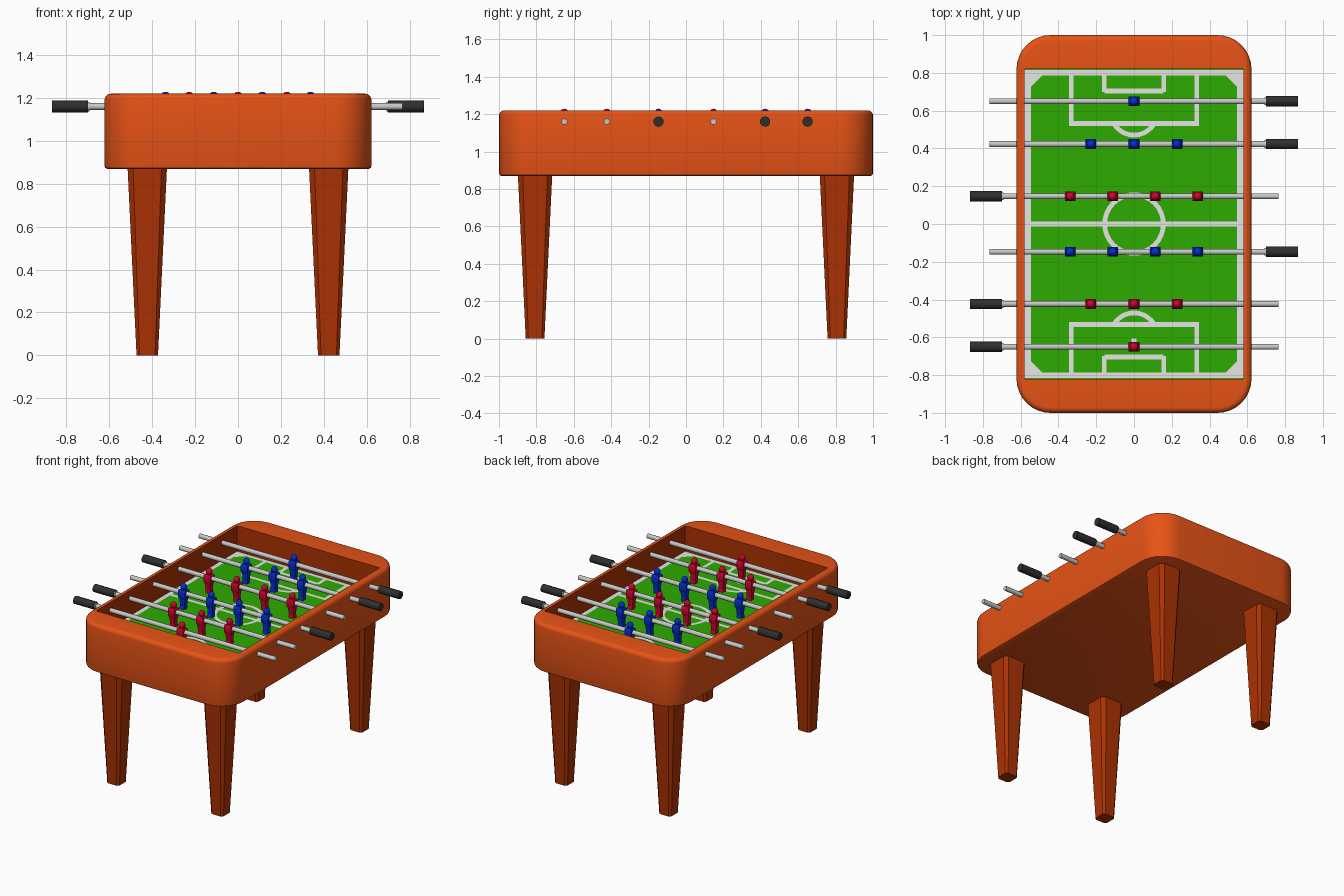
import bpy, bmesh, math
from mathutils import Matrix, Vector

if "Cube" in bpy.data.objects:
    bpy.data.objects.remove(bpy.data.objects["Cube"])


def mat(name, c):
    m = bpy.data.materials.new(name)
    m.diffuse_color = (*c, 1)
    m.use_nodes = True
    m.node_tree.nodes["Principled BSDF"].inputs["Base Color"].default_value = m.diffuse_color
    return m


ORANGE = mat("orange_wood", (0.88, 0.095, 0.009))
BROWN = mat("dark_wood", (0.41, 0.032, 0.001))
GREEN = mat("pitch_green", (0.027, 0.41, 0.0))
WHITE = mat("line_white", (0.79, 0.79, 0.79))
STEEL = mat("steel", (0.58, 0.58, 0.58))
BLACK = mat("grip_black", (0.028, 0.028, 0.028))
RED = mat("red_paint", (0.66, 0.001, 0.028))
BLUE = mat("blue_paint", (0.001, 0.028, 0.66))

FIELD_Z = 1.03
ROD_Z = 1.16


def finish(name, bm, mats, smooth=None):
    bmesh.ops.recalc_face_normals(bm, faces=bm.faces)
    me = bpy.data.meshes.new(name)
    bm.to_mesh(me)
    bm.free()
    for m in mats:
        me.materials.append(m)
    ob = bpy.data.objects.new(name, me)
    bpy.context.collection.objects.link(ob)
    if smooth:
        bpy.ops.object.select_all(action='DESELECT')
        ob.select_set(True)
        bpy.context.view_layer.objects.active = ob
        bpy.ops.object.shade_smooth_by_angle(angle=math.radians(smooth))
    return ob


def rounded(hx, hy, r, z, n=8):
    """Rounded rectangle outline, n segments per corner."""
    pts = []
    for k, (sx, sy) in enumerate(((1, 1), (-1, 1), (-1, -1), (1, -1))):
        for i in range(n + 1):
            a = math.pi / 2 * (k + i / n)
            pts.append((sx * (hx - r) + r * math.cos(a), sy * (hy - r) + r * math.sin(a), z))
    return pts


def loft(bm, rings, cap_start=True, cap_end=True):
    """Skin a stack of equal outlines; returns the faces of each band."""
    vs = [[bm.verts.new(p) for p in ring] for ring in rings]
    n = len(vs[0])
    bands = []
    for a, b in zip(vs, vs[1:]):
        bands.append([bm.faces.new((a[i], a[(i + 1) % n], b[(i + 1) % n], b[i])) for i in range(n)])
    if cap_start:
        bm.faces.new(vs[0])
    if cap_end:
        bm.faces.new(vs[-1])
    return bands


def cyl_x(bm, x0, x1, y, r, sides):
    """Cylinder along x at rod height."""
    ring = [(r * math.cos(t), r * math.sin(t))
            for t in (2 * math.pi * (i + 0.5) / sides for i in range(sides))]
    loft(bm, [[(x, y + c, ROD_Z + s) for c, s in ring] for x in (x0, x1)])


# Cabinet: rounded tub with dark inner walls
HX, HY, R = 0.622, 1.0, 0.18
rings = [rounded(HX - 0.012, HY - 0.012, R - 0.012, 0.87), rounded(HX - 0.003, HY - 0.003, R - 0.003, 0.874),
         rounded(HX, HY, R, 0.884)]
B = 0.03
for i in range(6):
    a = math.pi / 2 * i / 5
    d = B * (1 - math.cos(a))
    rings.append(rounded(HX - d, HY - d, R - d, 1.22 - B + B * math.sin(a)))
rings.append(rounded(0.58, 0.82, 0.006, 1.22))
rings.append(rounded(0.58, 0.82, 0.006, FIELD_Z - 0.01))
bm = bmesh.new()
bands = loft(bm, rings)
for f in bands[-1]:
    f.material_index = 1
finish("cabinet", bm, [ORANGE, BROWN], 35)

# Legs: tapered square posts with chamfered corners
for yname, sy in (("front", -1), ("back", 1)):
    for xname, sx in (("left", -1), ("right", 1)):
        bm = bmesh.new()
        cx, cy = sx * 0.423, sy * 0.807
        leg = []
        for z, h in ((0, 0.05), (0.88, 0.092)):
            c = h * 0.28
            leg.append([(cx + x, cy + y, z) for x, y in (
                (h, -h + c), (h, h - c), (h - c, h), (-h + c, h),
                (-h, h - c), (-h, -h + c), (-h + c, -h), (h - c, -h))])
        loft(bm, leg)
        finish(f"{yname}_{xname}_leg", bm, [BROWN])

# Playing field
bm = bmesh.new()
loft(bm, [rounded(0.58, 0.82, 0.006, z) for z in (FIELD_Z - 0.01, FIELD_Z)])
finish("playing_field", bm, [GREEN])

# Field markings: thin plates
bm = bmesh.new()
LZ = FIELD_Z + 0.004
W = 0.025


def flat(pts):
    bm.faces.new([bm.verts.new((x, y, LZ)) for x, y in pts])


def rect(x0, x1, y0, y1):
    flat(((x0, y0), (x1, y0), (x1, y1), (x0, y1)))


def arc(cy, r, a0, a1, n):
    for i in range(n):
        t, u = (math.radians(a0 + (a1 - a0) * k / n) for k in (i, i + 1))
        flat([(q * math.cos(w), cy + q * math.sin(w))
              for q, w in ((r, t), (r, u), (r - W, u), (r - W, t))])


rect(-0.55, 0.55, -W / 2, W / 2)
arc(0, 0.168, 0, 360, 32)
rect(-0.012, 0.012, -0.625, -0.605)
for s in (-1, 1):
    rect(s * 0.545, s * 0.579, -0.815, 0.815)
    rect(-0.579, 0.579, s * 0.785, s * 0.815)
    for t in (-1, 1):
        flat(((t * 0.546, s * 0.786), (t * 0.485, s * 0.786), (t * 0.546, s * 0.725)))
        rect(t * 0.32, t * 0.345, s * 0.52, s * 0.786)
        rect(t * 0.145, t * 0.17, s * 0.70, s * 0.786)
    rect(-0.345, 0.345, s * 0.52, s * 0.545)
    rect(-0.155, 0.155, s * 0.69, s * 0.717)
    arc(s * 0.594, 0.136, -s * 90 - 59, -s * 90 + 59, 12)
lines = finish("field_markings", bm, [WHITE])
# make every marking face upward
for p in lines.data.polygons:
    if p.normal.z < 0:
        p.flip()


def player(name, x, y, face, material):
    """Small figure: ball head, block torso, tapered legs, foot."""
    bm = bmesh.new()

    def block(sections):
        loft(bm, [[(x + a * hx, y + face * off + b * hy, z)
                   for a, b in ((-1, -1), (1, -1), (1, 1), (-1, 1))]
                  for z, hx, hy, off in sections])
    block([(1.118, 0.021, 0.018, 0), (1.13, 0.028, 0.026, 0),
           (1.178, 0.028, 0.026, 0), (1.188, 0.02, 0.018, 0)])
    block([(1.072, 0.018, 0.015, 0.002), (1.12, 0.022, 0.019, 0)])
    block([(1.048, 0.02, 0.02, 0.005), (1.074, 0.018, 0.016, 0.003)])
    bmesh.ops.create_uvsphere(bm, u_segments=12, v_segments=8, radius=0.023,
                              matrix=Matrix.Translation(Vector((x, y, 1.206))))
    finish(name, bm, [material], 40)


# Rods, grips and players: (y, handle side, player x positions)
GOAL = (0,)
THREE = (-0.228, 0, 0.228)
FOUR = (-0.338, -0.113, 0.113, 0.338)
ROWS = ((0.65, 1, GOAL), (0.423, 1, THREE), (0.147, -1, FOUR),
        (-0.147, 1, FOUR), (-0.423, -1, THREE), (-0.65, -1, GOAL))
for i, (y, side, xs) in enumerate(ROWS, 1):
    bm = bmesh.new()
    cyl_x(bm, -side * 0.766, side * 0.72, y, 0.0165, 10)
    cyl_x(bm, side * 0.692, side * 0.702, y, 0.022, 10)
    finish(f"rod_{i}", bm, [STEEL], 40)
    bm = bmesh.new()
    cyl_x(bm, side * 0.70, side * 0.868, y, 0.028, 10)
    finish(f"grip_{i}", bm, [BLACK], 40)
    team, colour = ("blue", BLUE) if side > 0 else ("red", RED)
    for j, x in enumerate(xs, 1):
        player(f"{team}_player_{i}_{j}", x, y, -side, colour)
